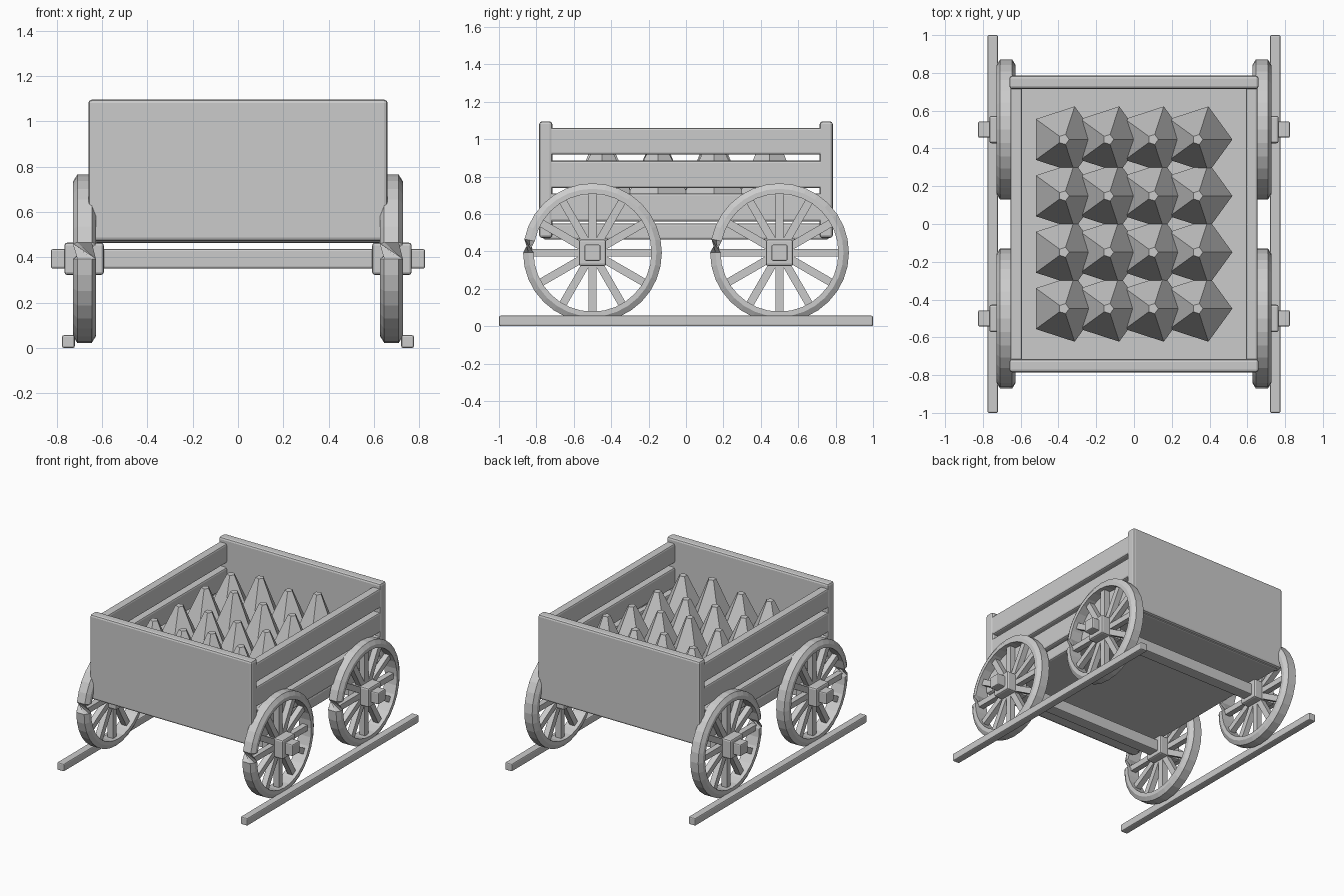
import bpy, bmesh, math, random
from mathutils import Matrix, Vector

if "Cube" in bpy.data.objects:
    bpy.data.objects.remove(bpy.data.objects["Cube"])

random.seed(4)
grey = bpy.data.materials.new("plain_grey")
grey.diffuse_color = (0.6, 0.6, 0.6, 1)
grey.use_nodes = True
grey.node_tree.nodes["Principled BSDF"].inputs["Base Color"].default_value = grey.diffuse_color


def finish(name, bm):
    bmesh.ops.recalc_face_normals(bm, faces=bm.faces[:])
    me = bpy.data.meshes.new(name)
    bm.to_mesh(me)
    bm.free()
    me.materials.append(grey)
    ob = bpy.data.objects.new(name, me)
    bpy.context.collection.objects.link(ob)
    return ob


def box(name, x, y, z, bevel=0.012):
    """Bevelled box from (min, max) ranges."""
    bm = bmesh.new()
    size = Vector((x[1] - x[0], y[1] - y[0], z[1] - z[0]))
    mid = Vector((sum(x) / 2, sum(y) / 2, sum(z) / 2))
    bmesh.ops.create_cube(bm, size=1, matrix=Matrix.Translation(mid) @ Matrix.Diagonal((*size, 1)))
    if bevel:
        bmesh.ops.bevel(bm, geom=bm.edges[:], offset=bevel, segments=2, profile=0.5, affect='EDGES')
    return finish(name, bm)


WHEEL_X, WHEEL_Z, SEG = 0.677, 0.393, 32


def wheel_rim(name, cx, cy):
    """Six-sided rim section swept round; the last step is twisted half a turn."""
    prof = [(-0.05, 0.315), (-0.05, 0.342), (-0.032, 0.371),
            (0.032, 0.371), (0.05, 0.342), (0.05, 0.315)]
    n = len(prof)
    bm = bmesh.new()
    rings = []
    for i in range(SEG):
        a = math.pi + 2 * math.pi * i / SEG
        rings.append([bm.verts.new((cx + dx, cy + r * math.cos(a), WHEEL_Z + r * math.sin(a)))
                      for dx, r in prof])
    for i in range(SEG):
        j = (i + 1) % SEG
        turn = n // 2 if j == 0 else 0
        for k in range(n):
            bm.faces.new((rings[i][k], rings[i][(k + 1) % n],
                          rings[j][(k + 1 + turn) % n], rings[j][(k + turn) % n]))
    return finish(name, bm)


def wheel_spokes(name, cx, cy):
    bm = bmesh.new()
    for i in range(12):
        m = (Matrix.Translation((cx, cy, WHEEL_Z)) @ Matrix.Rotation(i * math.pi / 6, 4, 'X')
             @ Matrix.Translation((0, 0, 0.19)) @ Matrix.Diagonal((0.042, 0.042, 0.28, 1)))
        bmesh.ops.create_cube(bm, size=1, matrix=m)
    return finish(name, bm)


# wheels, hubs and ground rails on both sides
for s, side in ((-1, "left"), (1, "right")):
    for cy, end in ((-0.5, "front"), (0.5, "back")):
        tag = f"{end}_{side}"
        wheel_rim("wheel_rim_" + tag, s * WHEEL_X, cy)
        wheel_spokes("wheel_spokes_" + tag, s * WHEEL_X, cy)
        box("wheel_hub_" + tag, sorted((s * 0.592, s * 0.766)), (cy - 0.073, cy + 0.073),
            (WHEEL_Z - 0.071, WHEEL_Z + 0.071))
    box("ground_rail_" + side, sorted((s * 0.72, s * 0.776)), (-1, 1), (0, 0.056), 0.008)
    # side planks
    for i, z in enumerate(((0.56, 0.71), (0.738, 0.885), (0.918, 1.06))):
        box(f"side_plank_{side}_{i + 1}", sorted((s * 0.592, s * 0.655)), (-0.74, 0.74), z)

# axles and end boards
for s, end in ((-1, "front"), (1, "back")):
    box("axle_" + end, (-0.825, 0.825), (s * 0.5 - 0.043, s * 0.5 + 0.043),
        (WHEEL_Z - 0.043, WHEEL_Z + 0.043), 0.008)
    box("end_board_" + end, (-0.66, 0.66), sorted((s * 0.715, s * 0.785)), (0.472, 1.095), 0.015)

# cart floor
box("floor", (-0.635, 0.635), (-0.765, 0.765), (0.463, 0.55))

# load of five-sided pointed lumps
bm = bmesh.new()
for ix in range(4):
    for iy in range(4):
        low, top = 0.67, random.uniform(0.99, 1.05)
        m = Matrix.Translation((-0.371 + 0.236 * ix, -0.448 + 0.2985 * iy, (low + top) / 2))
        made = bmesh.ops.create_cone(bm, cap_ends=True, segments=5, radius1=0.184, radius2=0.028,
                                     depth=top - low)["verts"]
        # turn so that one corner points to +x
        first = max(made, key=lambda v: v.co.xy.length)
        turn = Matrix.Rotation(-math.atan2(first.co.y, first.co.x), 4, 'Z')
        bmesh.ops.transform(bm, matrix=m @ turn, verts=made)
finish("load_lumps", bm)
